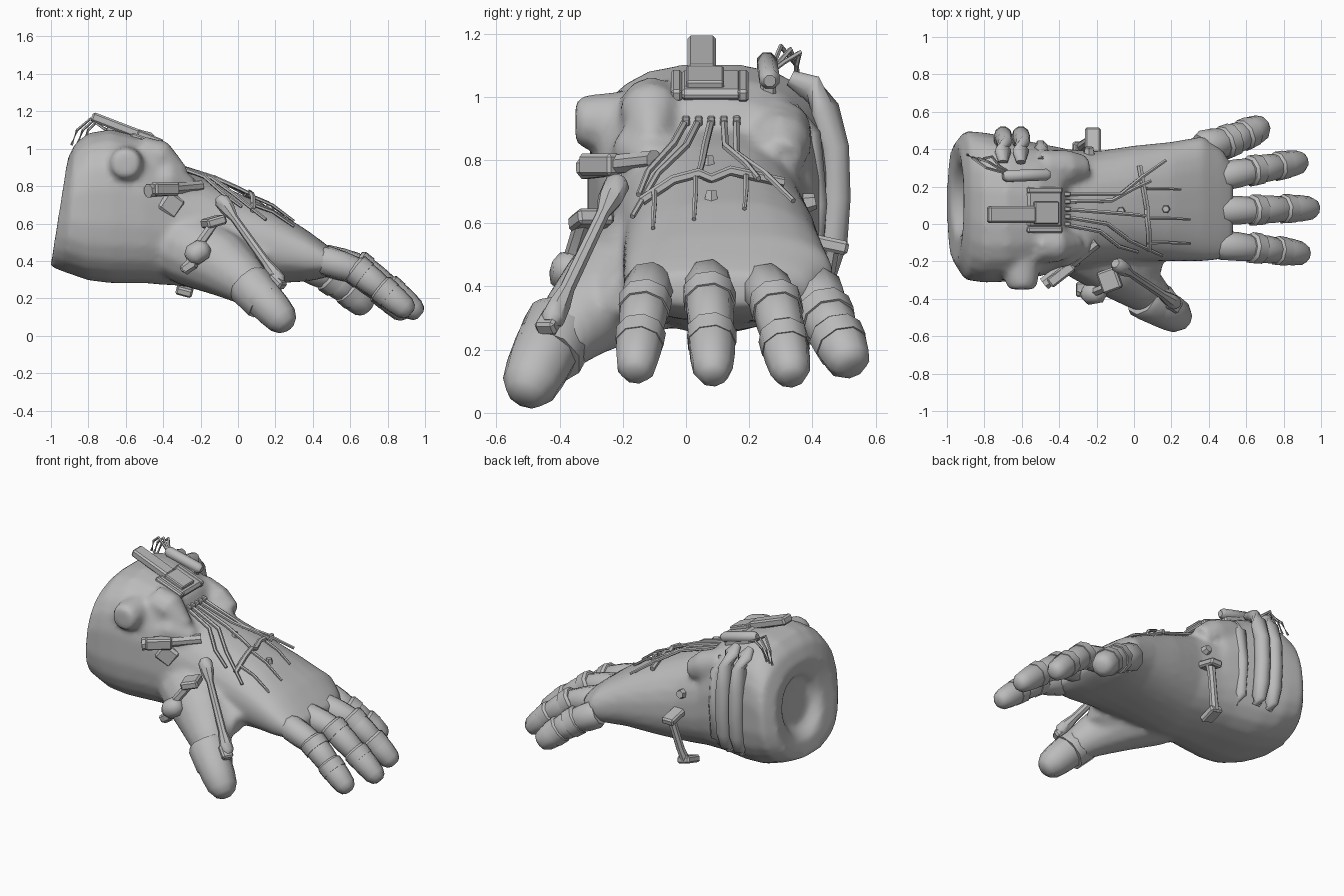
import bpy, bmesh, math
from mathutils import Vector, Euler

if "Cube" in bpy.data.objects:
    bpy.data.objects.remove(bpy.data.objects["Cube"])

grey = bpy.data.materials.new("glove grey")
grey.diffuse_color = (0.5, 0.5, 0.5, 1)
grey.use_nodes = True
grey.node_tree.nodes["Principled BSDF"].inputs["Base Color"].default_value = grey.diffuse_color


def smooth(ob, angle):
    bpy.ops.object.select_all(action='DESELECT')
    ob.select_set(True)
    bpy.context.view_layer.objects.active = ob
    bpy.ops.object.shade_smooth_by_angle(angle=math.radians(angle))


def finish(name, bm, angle=40):
    bmesh.ops.recalc_face_normals(bm, faces=bm.faces)
    me = bpy.data.meshes.new(name)
    bm.to_mesh(me)
    bm.free()
    ob = bpy.data.objects.new(name, me)
    bpy.context.collection.objects.link(ob)
    me.materials.append(grey)
    smooth(ob, angle)
    return ob


def skin(name, rings, angle=40):
    """Join equal rings of points into a capped skin."""
    bm = bmesh.new()
    vs = [[bm.verts.new(p) for p in r] for r in rings]
    n = len(vs[0])
    for a, b in zip(vs, vs[1:]):
        for i in range(n):
            bm.faces.new((a[i], a[(i + 1) % n], b[(i + 1) % n], b[i]))
    bm.faces.new(vs[0])
    bm.faces.new(vs[-1])
    return finish(name, bm, angle)


def tube(name, pts, radii, n=8, angle=40):
    """Sweep a round section along a path with a radius at each point."""
    pts = [Vector(p) for p in pts]
    if not isinstance(radii, (list, tuple)):
        radii = [radii] * len(pts)
    rings = []
    for i, (p, r) in enumerate(zip(pts, radii)):
        d = (pts[min(i + 1, len(pts) - 1)] - pts[max(i - 1, 0)]).normalized()
        ref = Vector((0, 0, 1)) if abs(d.z) < 0.9 else Vector((1, 0, 0))
        s = d.cross(ref).normalized()
        u = s.cross(d)
        rings.append([p + s * r * math.cos(a) + u * r * math.sin(a)
                      for a in (2 * math.pi * (k + 0.5) / n for k in range(n))])
    return skin(name, rings, angle)


def along(a, b, ts):
    a, b = Vector(a), Vector(b)
    return [a.lerp(b, t) for t in ts]


def box(name, c, size, rot=(0, 0, 0), bevel=0.01):
    bm = bmesh.new()
    bmesh.ops.create_cube(bm, size=1)
    m = Euler([math.radians(r) for r in rot]).to_matrix()
    for v in bm.verts:
        v.co = m @ Vector([v.co[i] * size[i] for i in range(3)]) + Vector(c)
    if bevel:
        bmesh.ops.bevel(bm, geom=bm.edges[:], offset=bevel, segments=1, affect='EDGES')
    return finish(name, bm, 30)


# Hand and cuff sections: x, y min, y max, z min, z max, tilt, squareness
BODY = [(-.88, -.02, .27, .53, .83, .02, 2), (-.94, -.07, .33, .47, .87, .04, 2),
        (-.96, -.2, .42, .37, .94, .045, 2.4), (-.9, -.3, .5, .34, 1.03, .03, 2.6),
        (-.8, -.315, .49, .295, 1.085, 0, 2.8), (-.68, -.31, .47, .28, 1.105, 0, 2.8),
        (-.5, -.28, .43, .28, 1.06, 0, 2.7), (-.39, -.25, .41, .27, .99, 0, 2.5),
        (-.35, -.24, .4, .27, .9, 0, 2.4), (-.2, -.22, .39, .25, .85, 0, 2.3),
        (0, -.2, .42, .26, .765, 0, 2.3), (.2, -.2, .44, .28, .67, 0, 2.4),
        (.37, -.2, .47, .29, .565, 0, 2.6), (.47, -.19, .40, .31, .49, 0, 2.6),
        (.53, -.14, .31, .34, .44, 0, 2.6)]


def section(x, y0, y1, z0, z1, tilt, p, n=24):
    ring = []
    for k in range(n):
        a = 2 * math.pi * (k + .5) / n
        c, s = math.cos(a), math.sin(a)
        u = math.copysign(abs(c) ** (2 / p), c)
        v = math.copysign(abs(s) ** (2 / p), s)
        ring.append(Vector((x + tilt * v, (y0 + y1) / 2 + u * (y1 - y0) / 2,
                            (z0 + z1) / 2 + v * (z1 - z0) / 2)))
    return ring


def on_back(x, y, lift=0.015):
    """Point lying on the back of the hand."""
    for a, b in zip(BODY[3:], BODY[4:]):
        if a[0] <= x <= b[0]:
            t = (x - a[0]) / (b[0] - a[0])
            _, y0, y1, z0, z1, _, p = [i + (j - i) * t for i, j in zip(a, b)]
            u = min(abs(y - (y0 + y1) / 2) / ((y1 - y0) / 2), 1)
            return Vector((x, y, (z0 + z1) / 2 + (z1 - z0) / 2 * (1 - u ** p) ** (1 / p) + lift))


# Body volumes fused into one soft skin: hand, thumb root, web and wrist swellings
body = skin("hand_and_cuff", [section(*s) for s in BODY], 50)
lumps = [
    tube("thumb_root", [(-.45, -.02, .52), (-.25, -.11, .46), (-.08, -.235, .38), (.04, -.34, .29), (.13, -.41, .21)],
         [.15, .2, .175, .13, .095], 14),
    tube("thumb_web", [(-.1, -.16, .40), (.05, -.2, .38), (.15, -.2, .37)], [.15, .11, .06], 12),
    tube("side_port", [(-.6, -.2, .92), (-.6, -.3, .92), (-.6, -.35, .92)], [.1, .09, .075], 12),
    tube("near_swelling", [(-.5, -.17, .8), (-.38, -.13, .83), (-.25, -.1, .79)], [.08, .105, .06], 10),
    tube("near_shoulder", [(-.52, -.11, .97), (-.42, -.11, .95), (-.3, -.11, .86)], [.1, .1, .05], 10),
    tube("far_shoulder", [(-.5, .3, .9), (-.36, .3, .85), (-.26, .3, .8)], [.1, .1, .07], 10)]
bpy.ops.object.select_all(action='DESELECT')
for ob in lumps + [body]:
    ob.select_set(True)
bpy.context.view_layer.objects.active = body
bpy.ops.object.join()
rm = body.modifiers.new("fuse", 'REMESH')
rm.mode = 'VOXEL'
rm.voxel_size = .02
sm = body.modifiers.new("soften", 'SMOOTH')
sm.factor = .5
sm.iterations = 5
for m in ("fuse", "soften"):
    bpy.ops.object.modifier_apply(modifier=m)
body.data.materials.clear()
body.data.materials.append(grey)
for poly in body.data.polygons:
    poly.material_index = 0
smooth(body, 60)

# Fingers: overlapping armoured segments between joints
FINGERS = {
    "index": ([(.46, -.115, .405), (.645, -.13, .345), (.78, -.145, .24), (.92, -.16, .125)], .079),
    "middle": ([(.46, .07, .41), (.65, .073, .37), (.815, .08, .245), (.97, .085, .115)], .079),
    "ring": ([(.46, .25, .40), (.64, .285, .345), (.78, .31, .23), (.905, .335, .11)], .079),
    "little": ([(.36, .41, .385), (.50, .44, .31), (.60, .48, .235), (.695, .525, .145)], .087)}
for name, (joints, r) in FINGERS.items():
    for k in range(3):
        a, b = joints[k], joints[k + 1]
        q = r * (1, .96, .9)[k]
        if k < 2:
            ts, rs = (-.1, .05, .5, .92, 1.06), (.85, 1.02, 1.0, .9, .7)
        else:
            ts, rs = (-.16, 0, .45, .8, .97, 1.04), (.95, 1.08, 1.02, .9, .66, .36)
        tube(f"{name}_finger_segment_{k + 1}", along(a, b, ts), [q * f for f in rs], 9, 50)
    # Raised cuffs at the middle joints
    for k in (1, 2):
        d = (Vector(joints[k + 1]) - Vector(joints[k])).normalized()
        p = Vector(joints[k])
        q = r * (1.06 - .06 * k)
        tube(f"{name}_finger_cuff_{k}", [p - d * .035, p - d * .02, p + d * .04], [q * .9, q * 1.08, q * 1.05], 9)

# Thumb collar and rounded tip
tube("thumb_collar", along((.04, -.385, .295), (.145, -.44, .18), (0, .2, 1)), [.105, .122, .115], 9)
tube("thumb_tip", along((.09, -.42, .25), (.265, -.51, .055), (0, .2, .55, .82, .98, 1.05)),
     [.095, .108, .102, .09, .064, .035], 10, 50)

# Thumb linkage rod with swollen ends
tube("thumb_rod", along((-.10, -.21, .74), (.23, -.43, .28), (0, .04, .14, .24, .76, .87, .96, 1)),
     [.025, .042, .04, .022, .025, .037, .04, .025], 8)
box("thumb_rod_foot", (.21, -.43, .29), (.09, .07, .05), (0, 40, -30))

# Knob on the thumb side
tube("knob_stem", [(-.29, -.36, .35), (-.25, -.37, .38), (-.2, -.36, .5), (-.13, -.33, .6)], [.03, .035, .025, .025], 6)
tube("knob", along((-.27, -.38, .41), (-.16, -.36, .48), (0, .25, .75, 1)), [.03, .06, .06, .03], 9, 60)
box("knob_upper_bracket", (-.13, -.30, .61), (.11, .12, .05), (0, -15, 20))
box("knob_lower_bracket", (-.27, -.35, .37), (.08, .08, .04), (0, -30, 0))

# Wrist side bar
tube("side_bar", along((-.48, -.32, .775), (-.2, -.1, .80), (0, .35, .4, 1)), [.038, .038, .032, .032], 8)
box("side_bar_clamp", (-.39, -.27, .785), (.16, .06, .07), (0, 0, 38))
box("side_bar_flange", (-.36, -.22, .7), (.12, .05, .12), (0, 35, 20), .015)

# Rounded straps down the far side of the cuff
for k, x in enumerate((-.70, -.605)):
    tube(f"side_strap_{k + 1}", [(x, .33, 1.06), (x, .39, 1.03), (x, .44, .96), (x, .47, .84), (x, .475, .68),
                                 (x, .465, .54), (x, .44, .45), (x, .41, .41)],
         [.025, .045, .048, .048, .048, .048, .042, .025], 10, 60)
tube("side_ridge", [(-.5, .33, .96), (-.5, .39, .88), (-.5, .41, .66), (-.5, .39, .46), (-.5, .35, .4)],
     [.03, .04, .04, .04, .02], 8, 60)

# Handle on the far side of the hand
tube("side_handle", [(-.21, .46, .53), (-.23, .45, .46), (-.26, .43, .33), (-.285, .41, .245)],
     [.03, .026, .026, .03], 8)
box("side_handle_top", (-.22, .44, .535), (.085, .15, .045), (-12, 0, 0))
box("side_handle_bottom", (-.285, .38, .245), (.09, .12, .045), (15, 15, 0))
tube("side_stud", [(-.24, .36, .66), (-.24, .41, .67)], [.035, .025], 6)

# Top of the cuff: raised plate, tilted box, frame and cylinder
box("cuff_plate", (-.48, .08, 1.035), (.2, .2, .04), (0, 20, 0), .015)
box("tilted_box", (-.655, .05, 1.125), (.27, .09, .05), (0, 21, 0))
box("tilted_box_base", (-.47, .06, 1.06), (.14, .12, .03), (0, 21, 0), .006)
for s, y in ((1, -.03), (2, .18)):
    box(f"frame_side_{s}", (-.48, y, 1.035), (.2, .035, .04), (0, 20, 0), .008)
tube("top_cylinder", along((-.7, .255, 1.115), (-.45, .265, 1.05), (0, .08, .92, 1)), [.02, .034, .034, .02], 8)
box("top_cylinder_base", (-.57, .26, 1.055), (.2, .05, .07), (0, 14, 0))

# Loose wires behind the cylinder
for k in range(3):
    d = .03 * k
    tube(f"loose_wire_{k + 1}", [(-.89 + d, .37 - d / 2, 1.02), (-.86 + d, .35, 1.1), (-.79 + d / 2, .30 + d, 1.16 - d / 3),
                                 (-.72, .28 + d / 2, 1.11), (-.66, .27, 1.08)], .008, 5)

# Cables fanning over the back of the hand
CABLES = [[(-.38, 0), (-.18, -.04), (-.08, -.12), (.02, -.15)],
          [(-.38, .04), (-.14, .0), (-.02, -.09), (.15, -.17)],
          [(-.38, .08), (-.12, .06), (.0, .05), (.08, .04)],
          [(-.38, .12), (-.12, .125), (.0, .19), (.09, .23)],
          [(-.38, .16), (-.07, .16), (.04, .25), (.17, .34)]]
for k, path in enumerate(CABLES):
    pts = [on_back(x, y, .028) for x, y in path]
    pts[0].z = .925
    tube(f"cable_{k + 1}", pts, [.012, .012, .011, .009], 6)
    box(f"cable_socket_{k + 1}", (-.365, .04 * k, .925), (.05, .024, .026), (0, 15, 0), .004)

# Crossbar and tendons toward the fingers
tube("crossbar", [on_back(x, y, z) for x, y, z in
                  ((.03, .31, .02), (.06, .14, .03), (.07, .08, .01), (.07, .04, .03), (.08, -.04, .03), (.08, -.14, .02))],
     .016, 6)
for k, (y, x1) in enumerate(((.19, .25), (.03, .3), (-.1, .3))):
    tube(f"tendon_{k + 1}", [on_back(.07, y, .02), on_back((.07 + x1) / 2, y, .025), on_back(x1, y - .005, .008)],
         [.01, .009, .007], 6)
for k, (x, y) in enumerate(((-.07, .07), (.17, .08))):
    p = on_back(x, y, 0)
    tube(f"stud_{k + 1}", [p - Vector((0, 0, .02)), p + Vector((0, 0, .02))], [.026, .018], 6)
